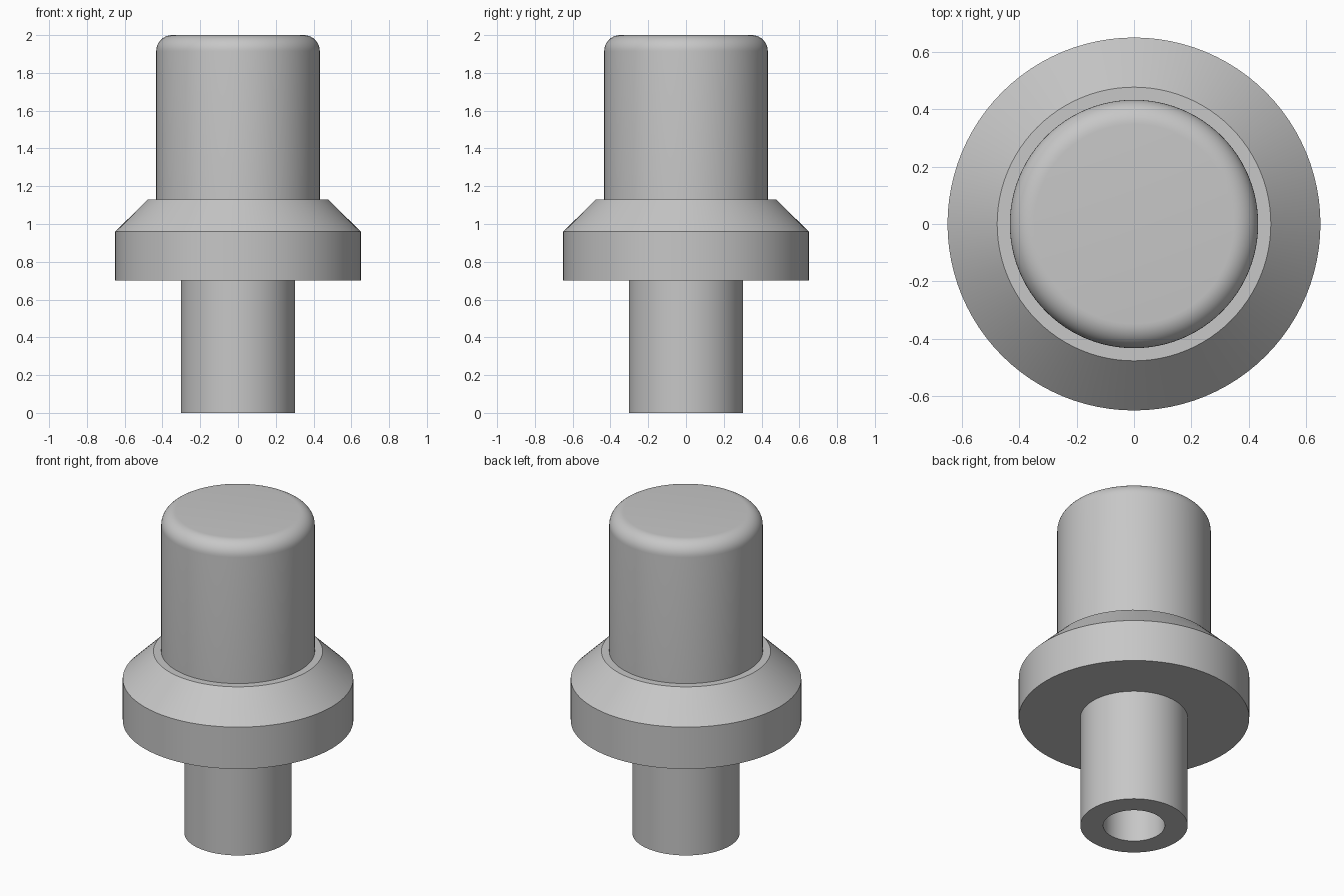
import bpy, bmesh, math

cube = bpy.data.objects.get("Cube")
if cube:
    bpy.data.objects.remove(cube, do_unlink=True)

SEGMENTS = 96

# Plain grey metal
metal = bpy.data.materials.new("grey_metal")
metal.use_nodes = True
grey = (0.57, 0.57, 0.57, 1)
metal.diffuse_color = grey
metal.node_tree.nodes["Principled BSDF"].inputs["Base Color"].default_value = grey


def lathe(name, profile):
    """Revolve a list of (radius, height) points around the z axis."""
    bm = bmesh.new()
    verts = [bm.verts.new((r, 0, z)) for r, z in profile]
    edges = [bm.edges.new(pair) for pair in zip(verts, verts[1:])]
    bmesh.ops.spin(bm, geom=verts + edges, cent=(0, 0, 0), axis=(0, 0, 1),
                   angle=math.tau, steps=SEGMENTS, use_duplicate=False)
    bmesh.ops.remove_doubles(bm, verts=bm.verts, dist=1e-5)
    bmesh.ops.recalc_face_normals(bm, faces=bm.faces)
    mesh = bpy.data.meshes.new(name)
    bm.to_mesh(mesh)
    bm.free()
    mesh.materials.append(metal)
    obj = bpy.data.objects.new(name, mesh)
    bpy.context.collection.objects.link(obj)
    bpy.ops.object.select_all(action='DESELECT')
    obj.select_set(True)
    bpy.context.view_layer.objects.active = obj
    bpy.ops.object.shade_smooth_by_angle(angle=math.radians(25))
    return obj


# Blind hole and hollow shank
bore_r, bore_depth, shank_r = 0.174, 0.65, 0.303
shank = [(0, bore_depth), (bore_r, bore_depth), (bore_r, 0), (shank_r, 0)]

# Chamfered collar
collar_bottom, collar_top = 0.70, 1.13
collar = [(shank_r, collar_bottom), (0.65, collar_bottom),
          (0.65, 0.96), (0.477, collar_top)]

# Head with a rounded top rim
head_r, top, fillet, steps = 0.433, 2.0, 0.085, 10
rim = []
for i in range(steps + 1):
    a = math.pi / 2 * i / steps
    rim.append((head_r - fillet + fillet * math.cos(a),
                top - fillet + fillet * math.sin(a)))
head = [(head_r, collar_top)] + rim + [(0, top)]

lathe("locating_pin", shank + collar + head)
